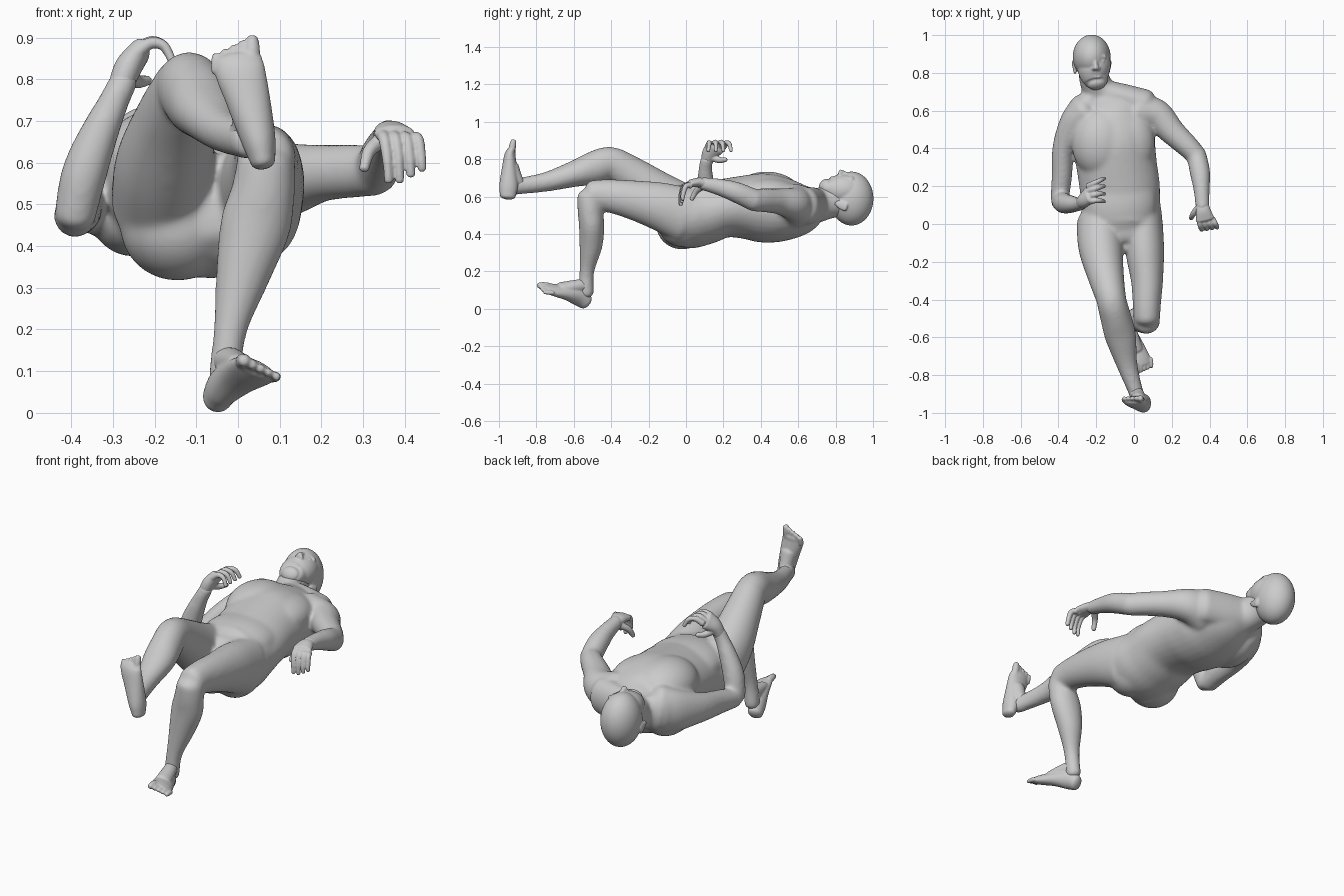
import bpy, bmesh, math
from mathutils import Vector, Matrix

if "Cube" in bpy.data.objects:
    bpy.data.objects.remove(bpy.data.objects["Cube"])

skin = bpy.data.materials.new("plain grey")
skin.use_nodes = True
GREY = (0.6, 0.6, 0.6, 1)
skin.diffuse_color = GREY
skin.node_tree.nodes["Principled BSDF"].inputs["Base Color"].default_value = GREY


def spline(a, b, c, d, t):
    return 0.5 * (2*b + (c - a)*t + (2*a - 5*b + 4*c - d)*t*t + (3*b - a - 3*c + d)*t**3)


def loft(bm, rows, up=(0, 0, 1), sides=32, steps=6, cap=0.6):
    """Rounded tube through rows of x, y, z, half width, half thickness (optional)."""
    rows = [Vector(r if len(r) == 5 else (*r, r[3])) for r in rows]
    ext = [2*rows[0] - rows[1]] + rows + [2*rows[-1] - rows[-2]]
    path = []
    for i in range(len(rows) - 1):
        path += [spline(*ext[i:i + 4], s / steps) for s in range(steps)]
    path.append(rows[-1])
    pos = [Vector(p[:3]) for p in path]
    rings = []
    n = len(path)
    for i in range(n):
        tan = (pos[min(i + 1, n - 1)] - pos[max(i - 1, 0)]).normalized()
        side = tan.cross(Vector(up)).normalized()
        top = side.cross(tan)
        a, b = path[i][3], path[i][4]
        caps = [(0, 1)]
        if i in (0, n - 1):
            sgn = -1 if i == 0 else 1
            caps = [(sgn * cap * min(a, b) * math.sin(k), math.cos(k)) for k in (0, .5, 1, 1.35)]
            if i == 0:
                caps.reverse()
        for off, s in caps:
            rings.append([bm.verts.new(pos[i] + tan*off + s*(side*a*math.cos(q) + top*b*math.sin(q)))
                          for q in (2*math.pi*j/sides for j in range(sides))])
    for r0, r1 in zip(rings, rings[1:]):
        for j in range(sides):
            k = (j + 1) % sides
            bm.faces.new((r0[j], r0[k], r1[k], r1[j]))
    bm.faces.new(rings[0][::-1])
    bm.faces.new(rings[-1])


def ball(bm, c, r):
    bmesh.ops.create_uvsphere(bm, u_segments=56, v_segments=36, radius=1,
                              matrix=Matrix.Translation(c) @ Matrix.Diagonal((*r, 1)))


def finish(bm, name, voxel, smooth):
    """Fuse the overlapping volumes into one smooth skin."""
    bmesh.ops.recalc_face_normals(bm, faces=bm.faces)
    mesh = bpy.data.meshes.new(name)
    bm.to_mesh(mesh)
    bm.free()
    mesh.materials.append(skin)
    ob = bpy.data.objects.new(name, mesh)
    bpy.context.collection.objects.link(ob)
    rm = ob.modifiers.new("fuse", 'REMESH')
    rm.mode, rm.voxel_size, rm.use_smooth_shade = 'VOXEL', voxel, True
    sm = ob.modifiers.new("soften", 'SMOOTH')
    sm.factor, sm.iterations = 0.5, smooth


# Torso, shoulder slopes and neck
bm = bmesh.new()
loft(bm, [(-.075, -.10, .53, .19, .13), (-.065, 0, .503, .215, .178), (-.07, .1, .513, .21, .17),
          (-.076, .2, .537, .213, .157), (-.09, .3, .543, .213, .168), (-.103, .4, .54, .217, .185),
          (-.115, .5, .533, .22, .177), (-.125, .6, .533, .195, .148), (-.15, .68, .545, .13, .105)], cap=.3)
loft(bm, [(-.15, .62, .53, .11, .1), (-.185, .7, .55, .088, .09), (-.21, .77, .575, .08, .092),
          (-.22, .84, .59, .078, .095)])
loft(bm, [(-.17, .705, .555, .06, .09), (-.06, .675, .55, .068, .1), (.06, .635, .55, .078, .1)])
loft(bm, [(-.2, .685, .55, .05, .08), (-.29, .6, .54, .07, .11)])
ball(bm, (-.175, .43, .605), (.155, .19, .128))        # right chest
ball(bm, (-.03, .43, .6), (.14, .19, .1))              # left chest
ball(bm, (-.25, .5, .465), (.1, .15, .09))             # right shoulder blade
ball(bm, (-.075, .12, .58), (.195, .22, .11))          # belly
ball(bm, (-.145, -.02, .45), (.138, .14, .133))        # buttocks
ball(bm, (0, -.02, .455), (.122, .13, .125))
ball(bm, (-.035, -.11, .58), (.035, .045, .045))       # groin

# Right leg, raised
loft(bm, [(-.18, 0, .51, .125, .15), (-.175, -.13, .597, .118, .128), (-.15, -.27, .7, .097, .103),
          (-.122, -.39, .778, .08, .088)])
loft(bm, [(-.13, -.33, .745, .08, .088), (-.118, -.41, .778, .079, .088), (-.095, -.5, .75, .082, .088),
          (-.07, -.6, .72, .082, .07), (-.038, -.74, .68, .057, .053), (.0, -.86, .66, .042, .046),
          (.025, -.93, .652, .04, .044)])

# Left leg, bent down at the knee
loft(bm, [(.05, 0, .5, .103, .15), (.058, -.15, .55, .102, .128), (.069, -.3, .585, .085, .103),
          (.068, -.42, .605, .075, .088), (.068, -.505, .607, .07, .08)])
loft(bm, [(.067, -.51, .6, .07, .072), (.06, -.512, .53, .077, .068), (.042, -.505, .45, .085, .068),
          (.014, -.508, .34, .068, .062), (-.018, -.53, .2, .041, .04), (-.033, -.535, .08, .039, .042)],
     up=(0, -1, 0))

# Right arm, forearm raised
loft(bm, [(-.25, .6, .545, .1, .13), (-.32, .535, .53, .075, .11), (-.372, .4, .51, .06, .078),
          (-.382, .25, .487, .054, .062), (-.393, .14, .47, .05, .05)])
loft(bm, [(-.392, .125, .468, .05), (-.37, .11, .57, .055), (-.337, .105, .66, .048),
          (-.296, .104, .75, .037), (-.272, .112, .8, .035)], up=(0, 1, 0))

# Left arm, held out from the side
loft(bm, [(.03, .59, .55, .1, .12), (.12, .575, .56, .085, .09), (.2, .49, .575, .07, .069),
          (.285, .41, .58, .06, .064), (.332, .36, .58, .054, .06)])
loft(bm, [(.33, .37, .578, .053, .06), (.35, .27, .622, .054, .056), (.358, .18, .65, .043, .046),
          (.363, .085, .67, .037, .035)])
finish(bm, "body", .009, 18)

# Head: skull, face, jaw, nose, brow, eyes, lips and ears
bm = bmesh.new()
ball(bm, (-.224, .885, .589), (.1, .117, .144))
ball(bm, (-.209, .845, .635), (.085, .11, .085))
loft(bm, [(-.217, .86, .63, .086, .085), (-.211, .8, .637, .081, .08), (-.2, .755, .651, .064, .056),
          (-.197, .738, .662, .047, .038)])
loft(bm, [(-.206, .885, .712, .01, .01), (-.203, .845, .722, .012, .015), (-.201, .824, .727, .017, .019)])
for s in (-1, 1):
    loft(bm, [(-.206 + s*.014, .888, .713, .01, .009), (-.207 + s*.055, .885, .692, .011, .01)])
    ball(bm, (-.206 + s*.036, .862, .701), (.016, .008, .01))
    ball(bm, (-.2 + s*.013, .822, .72), (.01, .01, .01))
for y in (.779, .791):
    ball(bm, (-.199, y, .697), (.027, .007, .011))
for x, tilt in ((-.312, -1), (-.136, 1)):
    loft(bm, [(x, .80, .565, .007, .012), (x + tilt*.004, .83, .553, .009, .023),
              (x + tilt*.009, .857, .543, .009, .024)])
finish(bm, "head", .005, 4)

# Right hand, palm arched with curled fingers
bm = bmesh.new()
loft(bm, [(-.288, .106, .765, .027, .028), (-.265, .125, .825, .041, .033), (-.237, .156, .864, .052, .027)],
     up=(-1, 0, .3))
for i in range(4):
    d = (i - 1.5)
    loft(bm, [(-.243, .158 + d*.028, .864, .017), (-.21, .17 + d*.031, .891 - abs(d)*.003, .0145),
              (-.178, .178 + d*.036, .88, .0125), (-.157, .18 + d*.041, .843, .01)], sides=12)
loft(bm, [(-.266, .135, .81, .022), (-.242, .18, .795, .017), (-.216, .213, .797, .012)], sides=12)
finish(bm, "right_hand", .004, 3)

# Left hand, fingers hanging down
bm = bmesh.new()
loft(bm, [(.362, .115, .665, .031, .028), (.366, .07, .675, .04, .026), (.376, .025, .67, .05, .021)])
for i in range(4):
    x = .345 + i*.024
    loft(bm, [(x, .025, .668 - .003*i, .016), (x + .006 + i*.003, -.01 + i*.003, .655, .014),
              (x + .013 + i*.003, -.028 + i*.004, .608, .0125),
              (x + .016 + i*.003, -.03 + i*.004, .556 + max(0, i - 1)*.014, .01)], sides=12)
loft(bm, [(.345, .09, .655, .02), (.315, .055, .628, .016), (.302, .03, .585, .012)], sides=12)
finish(bm, "left_hand", .004, 3)

# Right foot, sole facing forward
bm = bmesh.new()
loft(bm, [(.06, -.953, .602, .03, .042), (.048, -.948, .66, .042, .05), (.022, -.944, .76, .054, .039),
          (.005, -.941, .82, .06, .03), (.002, -.932, .85, .056, .022)], up=(0, 1, 0))
loft(bm, [(.005, -.885, .665, .032, .034), (.022, -.912, .69, .036, .04), (.02, -.93, .76, .04, .036)],
     up=(0, 1, 0))
for i, r in enumerate((.019, .014, .0135, .013, .013)):
    x = .034 - i*.0215
    loft(bm, [(x, -.934, .835 - i*.004, r), (x, -.927, .872 - i*.007, r),
              (x, -.922, .897 - i*.01, r*.8)], up=(0, 1, 0), sides=12)
finish(bm, "right_foot", .005, 3)

# Left foot, toes tipped up
bm = bmesh.new()
tilt = (.4, .3, 1)
loft(bm, [(-.05, -.535, .036, .036, .042), (-.032, -.575, .065, .043, .05), (0, -.64, .086, .05, .038),
          (.032, -.71, .1, .056, .027), (.046, -.745, .106, .052, .019)], up=tilt)
loft(bm, [(-.027, -.545, .125, .034, .034), (-.012, -.59, .12, .036, .034), (.012, -.67, .112, .04, .026)],
     up=tilt)
for i, r in enumerate((.018, .014, .013, .012, .012)):
    x, z = .013 + i*.0195, .122 - i*.0095
    loft(bm, [(x - .004, -.735 + i*.006, z, r), (x, -.765 + i*.007, z + .003, r),
              (x + .002, -.789 + i*.008, z + .003, r*.8)], sides=12)
finish(bm, "left_foot", .005, 3)
